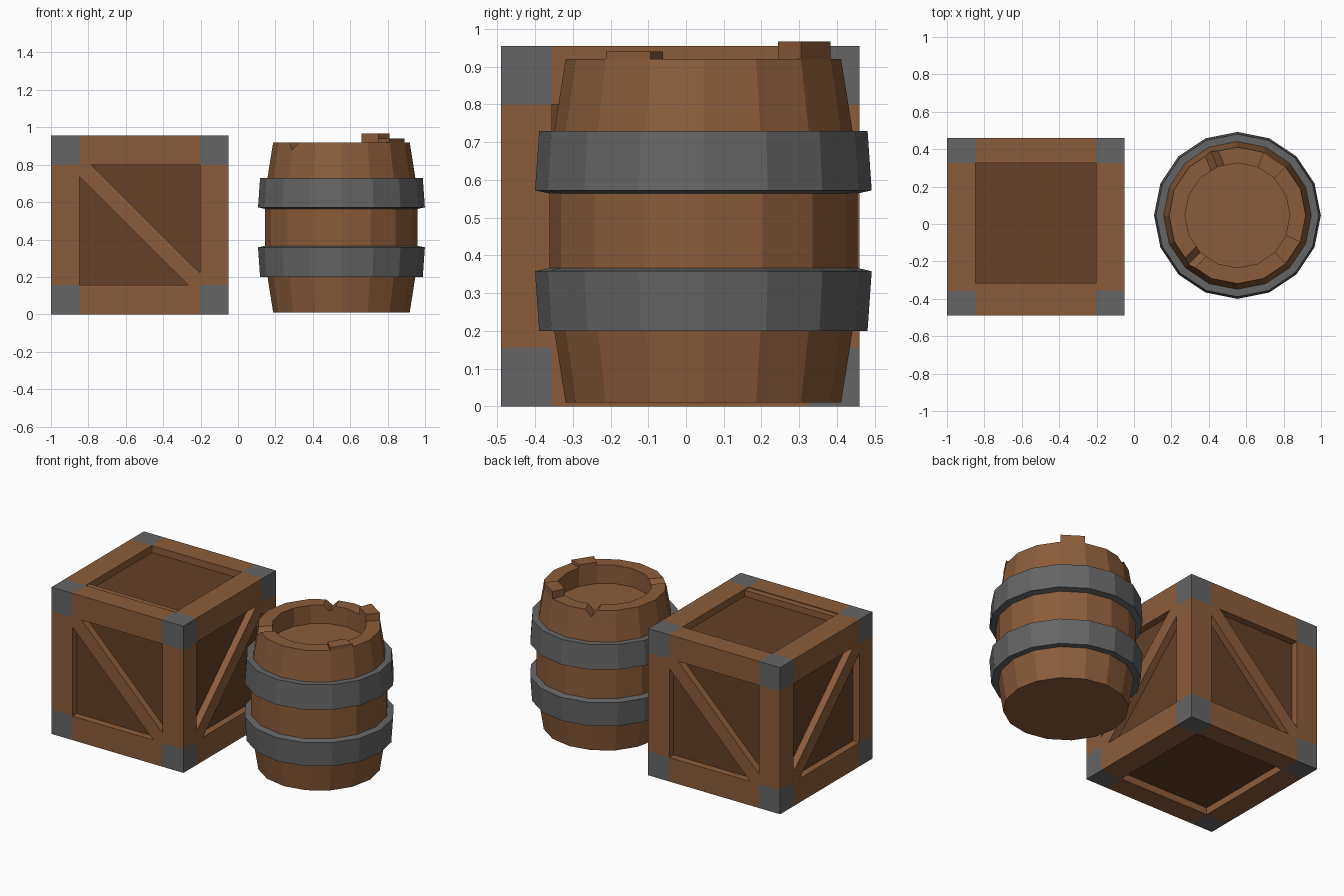
import bpy, bmesh
from math import sin, cos, pi, radians
from itertools import product
from mathutils import Vector

if "Cube" in bpy.data.objects:
    bpy.data.objects.remove(bpy.data.objects["Cube"])


def material(name, r, g, b):
    m = bpy.data.materials.new(name)
    m.diffuse_color = (r, g, b, 1)
    m.use_nodes = True
    m.node_tree.nodes["Principled BSDF"].inputs["Base Color"].default_value = m.diffuse_color
    return m


WOOD = material("wood", 0.26, 0.108, 0.042)
DARK = material("dark_wood", 0.125, 0.052, 0.021)
METAL = material("metal", 0.13, 0.13, 0.13)


def finish(bm, name, mat):
    bmesh.ops.recalc_face_normals(bm, faces=bm.faces)
    me = bpy.data.meshes.new(name)
    bm.to_mesh(me)
    bm.free()
    ob = bpy.data.objects.new(name, me)
    bpy.context.collection.objects.link(ob)
    if mat:
        me.materials.append(mat)
    return ob


def add_box(bm, lo, hi):
    verts = bmesh.ops.create_cube(bm, size=1)["verts"]
    for v in verts:
        v.co = [(l + h) / 2 + c * (h - l) for l, h, c in zip(lo, hi, v.co)]


def prism(name, pts, vec, mat):
    bm = bmesh.new()
    face = bm.faces.new([bm.verts.new(p) for p in pts])
    new = bmesh.ops.extrude_face_region(bm, geom=[face], use_keep_orig=True)["geom"]
    bmesh.ops.translate(bm, vec=vec, verts=[g for g in new if isinstance(g, bmesh.types.BMVert)])
    return finish(bm, name, mat)


# ---- crate ----
LO, HI = (-1.0, -0.49, 0.0), (-0.05, 0.46, 0.955)
W = (0.152, 0.135, 0.156)
CUTS = [(l, l + w, h - w, h) for l, h, w in zip(LO, HI, W)]

beams, corners, panels = bmesh.new(), bmesh.new(), bmesh.new()
for cell in product((0, 1, 2), repeat=3):
    outer = sum(c != 1 for c in cell)
    if outer >= 2:
        add_box(corners if outer == 3 else beams,
                [CUTS[i][c] for i, c in enumerate(cell)],
                [CUTS[i][c + 1] for i, c in enumerate(cell)])
D = 0.045
add_box(panels, [v + D for v in LO], [v - D for v in HI])
finish(beams, "crate_frame", WOOD)
finish(corners, "crate_corners", METAL)
finish(panels, "crate_panels", DARK)

# narrow batten inside the front edge of the lid
batten = bmesh.new()
add_box(batten, (CUTS[0][1], CUTS[1][1], 0.90), (CUTS[0][2], -0.315, 0.95))
finish(batten, "crate_lid_batten", WOOD)

# diagonal brace on each side, flush with the frame
MID = Vector([(l + h) / 2 for l, h in zip(LO, HI)])
T = 0.064
for name, axis, side, flip in (("front", 1, -1, 1), ("back", 1, 1, -1),
                               ("right", 0, 1, -1), ("left", 0, -1, 1)):
    u = 1 - axis
    a, b = (CUTS[u][2] - CUTS[u][1]) / 2, (CUTS[2][2] - CUTS[2][1]) / 2
    pts = []
    for s, t in ((-a, b - T), (-a, b), (-a + T, b), (a, T - b), (a, -b), (a - T, -b)):
        p = MID.copy()
        p[u] += s * flip
        p[2] += t
        p[axis] = HI[axis] if side > 0 else LO[axis]
        pts.append(p)
    vec = Vector((0, 0, 0))
    vec[axis] = -side * 0.05
    prism("crate_brace_" + name, pts, vec, WOOD)

# ---- barrel ----
CX, CY, SIDES = 0.553, 0.046, 16


def polar(r, ang, z):
    return Vector((CX + r * cos(ang), CY + r * sin(ang), z))


def lathe(name, profile, mat, closed=False):
    bm = bmesh.new()
    rings = [[bm.verts.new(polar(r, 2 * pi * i / SIDES, z)) for i in range(SIDES)]
             for r, z in profile]
    pairs = list(zip(rings, rings[1:]))
    if closed:
        pairs.append((rings[-1], rings[0]))
    else:
        bm.faces.new(rings[0])
        bm.faces.new(rings[-1])
    for lower, upper in pairs:
        for i in range(SIDES):
            j = (i + 1) % SIDES
            bm.faces.new((lower[i], lower[j], upper[j], upper[i]))
    return finish(bm, name, mat)


# staved body with a sunken lid
body = lathe("barrel_body", [(0.365, 0.01), (0.395, 0.20), (0.408, 0.30), (0.408, 0.63),
                             (0.395, 0.73), (0.365, 0.92), (0.28, 0.92), (0.28, 0.80)], WOOD)

# flared hoops, mirrored about mid height
hoop = [(0.435, 0.73), (0.446, 0.572), (0.40, 0.562), (0.385, 0.73)]
lathe("barrel_hoop_upper", hoop, METAL, True)
lathe("barrel_hoop_lower", [(r, 0.93 - z) for r, z in hoop], METAL, True)

# staves standing proud of the rim
for name, start, top in (("tall", 45, 0.967), ("low", -45, 0.94)):
    a, b = radians(start), radians(start + 22.5)
    prism("barrel_raised_stave_" + name,
          [polar(0.28, a, 0.92), polar(0.365, a, 0.92), polar(0.365, b, 0.92), polar(0.28, b, 0.92)],
          Vector((0, 0, top - 0.92)), WOOD)

# V notches chipped out of the rim
for deg in (112.5, 225):
    ang = radians(deg)
    tangent = Vector((-sin(ang), cos(ang), 0))
    base = polar(0.24, ang, 0)
    tri = [base + tangent * s + Vector((0, 0, z)) for s, z in ((-0.076, 0.96), (0, 0.88), (0.076, 0.96))]
    cutter = prism("notch_cutter", tri, Vector((cos(ang), sin(ang), 0)) * 0.17, None)
    mod = body.modifiers.new("notch", "BOOLEAN")
    mod.operation, mod.object, mod.solver = "DIFFERENCE", cutter, "EXACT"
    bpy.context.view_layer.objects.active = body
    bpy.ops.object.modifier_apply(modifier=mod.name)
    bpy.data.objects.remove(cutter)
